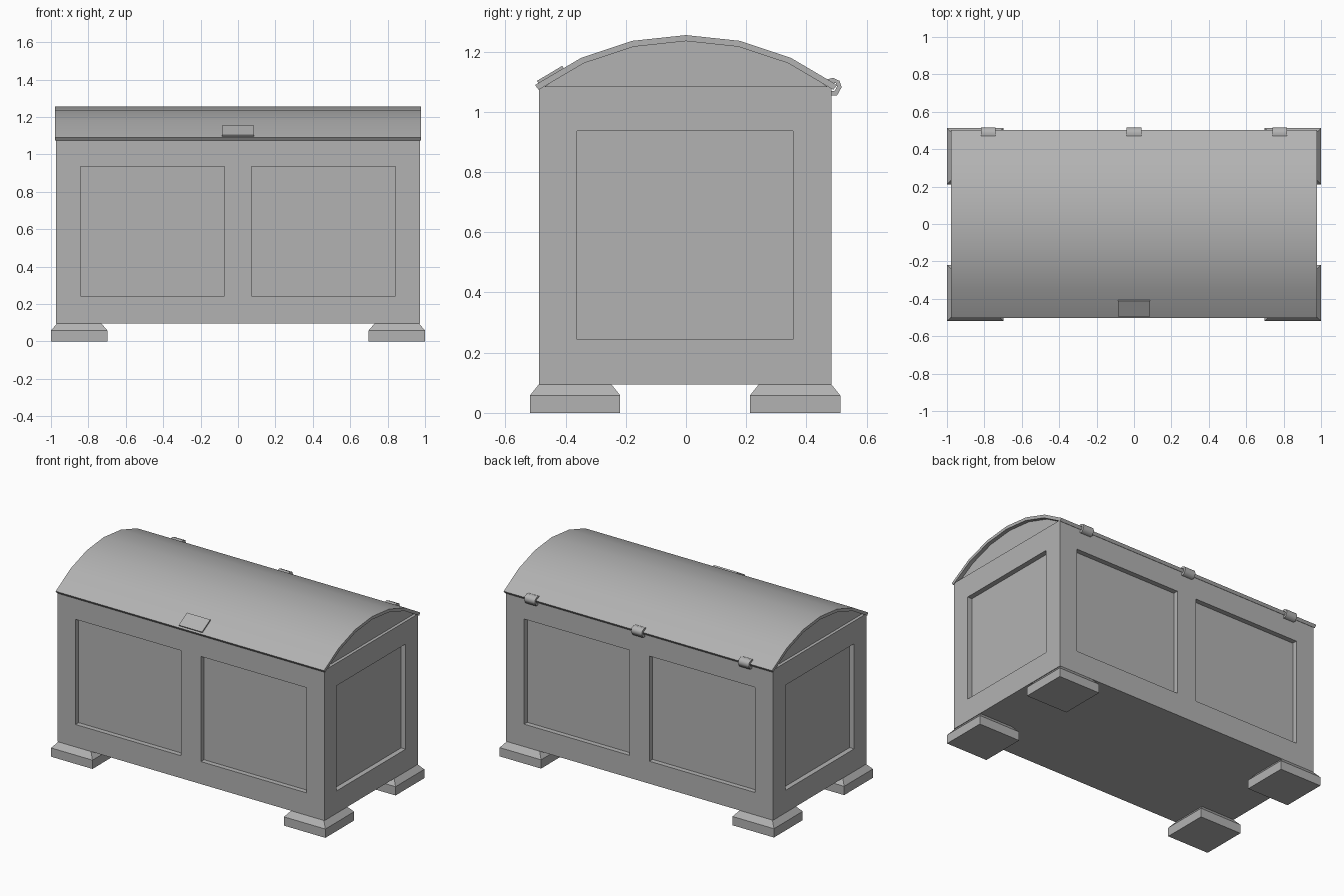
import bpy, bmesh, math
from mathutils import Matrix, Vector

if "Cube" in bpy.data.objects:
    bpy.data.objects.remove(bpy.data.objects["Cube"])

YC = -0.003  # depth centre of the chest
GREY = bpy.data.materials.new("dark_grey")
GREY.diffuse_color = (0.45, 0.45, 0.45, 1)
GREY.use_nodes = True
GREY.node_tree.nodes["Principled BSDF"].inputs["Base Color"].default_value = GREY.diffuse_color


def make_object(name, bm):
    bmesh.ops.recalc_face_normals(bm, faces=bm.faces)
    mesh = bpy.data.meshes.new(name)
    bm.to_mesh(mesh)
    bm.free()
    mesh.materials.append(GREY)
    obj = bpy.data.objects.new(name, mesh)
    bpy.context.collection.objects.link(obj)
    return obj


def add_box(bm, lo, hi):
    lo, hi = Vector(lo), Vector(hi)
    m = Matrix.Translation((lo + hi) / 2) @ Matrix.Diagonal((*(hi - lo), 1))
    bmesh.ops.create_cube(bm, size=1, matrix=m)


def extrude_profile(name, points, x0, x1):
    """Extrude a closed (y, z) profile along x."""
    bm = bmesh.new()
    face = bm.faces.new([bm.verts.new((x0, y, z)) for y, z in points])
    ext = bmesh.ops.extrude_face_region(bm, geom=[face], use_keep_orig=True)
    moved = [g for g in ext["geom"] if isinstance(g, bmesh.types.BMVert)]
    bmesh.ops.translate(bm, verts=moved, vec=(x1 - x0, 0, 0))
    return make_object(name, bm)


def activate(obj):
    bpy.ops.object.select_all(action="DESELECT")
    obj.select_set(True)
    bpy.context.view_layer.objects.active = obj


def smooth(obj, degrees):
    activate(obj)
    bpy.ops.object.shade_smooth_by_angle(angle=math.radians(degrees))


# Body with recessed panels on all four sides
BX, BY, DEPTH = 0.973, 0.486, 0.033
Z0, Z1 = 0.243, 0.936
bm = bmesh.new()
add_box(bm, (-BX, YC - BY, 0.095), (BX, YC + BY, 1.085))
body = make_object("body", bm)
bm = bmesh.new()
for s in (-1, 1):
    for xa, xb in ((-0.842, -0.072), (0.072, 0.842)):
        ya, yb = sorted((YC + s * (BY - DEPTH), YC + s * (BY + 0.1)))
        add_box(bm, (xa, ya, Z0), (xb, yb, Z1))
    xa, xb = sorted((s * (BX - DEPTH), s * (BX + 0.1)))
    add_box(bm, (xa, YC - 0.359, Z0), (xb, YC + 0.359, Z1))
cutter = make_object("panel_cutter", bm)
cutter.hide_render = True
mod = body.modifiers.new("panels", "BOOLEAN")
mod.operation, mod.solver, mod.object = "DIFFERENCE", "EXACT", cutter
activate(body)
bpy.ops.object.modifier_apply(modifier=mod.name)
bpy.data.objects.remove(cutter)


# Curved lid, and the slightly set-back gable under it
def arc(r, n=6, half=0.638, zc=0.413):
    angles = [-half + 2 * half * i / n for i in range(n + 1)]
    return [(r * math.sin(a), zc + r * math.cos(a)) for a in angles]


lid = extrude_profile("lid", arc(0.842) + arc(0.822)[::-1], -0.978, 0.978)
smooth(lid, 30)
gable = [(max(-0.48, min(0.48, y)), z) for y, z in arc(0.827)]
extrude_profile("lid_gable", gable, -0.953, 0.953)

# Latch plate on the front slope of the lid
latch = [(-0.495, 1.103), (-0.411, 1.153), (-0.400, 1.136), (-0.484, 1.086)]
extrude_profile("latch_plate", latch, -0.085, 0.085)

# Curled hinges along the back edge
curl = [(0.465, 1.107), (0.488, 1.113), (0.510, 1.103), (0.517, 1.082),
        (0.502, 1.055), (0.482, 1.055), (0.482, 1.070), (0.494, 1.070),
        (0.502, 1.085), (0.498, 1.095), (0.487, 1.098), (0.465, 1.092)]
for i, x in enumerate((-0.78, 0, 0.78)):
    hinge = extrude_profile(f"hinge_{i + 1}", curl, x - 0.039, x + 0.039)
    smooth(hinge, 65)

# Feet: low blocks with a sloped upper part
for name, sx, sy in (("front_left", -1, -1), ("front_right", 1, -1),
                     ("back_left", -1, 1), ("back_right", 1, 1)):
    bm = bmesh.new()
    cx, cy = sx * 0.849, YC + sy * 0.3655
    add_box(bm, (cx - 0.151, cy - 0.15, 0), (cx + 0.151, cy + 0.15, 0.058))
    top = max(bm.faces, key=lambda f: f.calc_center_median().z)
    ext = bmesh.ops.extrude_face_region(bm, geom=[top])
    bmesh.ops.delete(bm, geom=[top], context="FACES_ONLY")
    for v in ext["geom"]:
        if isinstance(v, bmesh.types.BMVert):
            v.co.x = cx + (v.co.x - cx) * 0.119 / 0.151
            v.co.y = cy + (v.co.y - cy) * 0.12 / 0.15
            v.co.z = 0.0955
    make_object(f"{name}_foot", bm)
